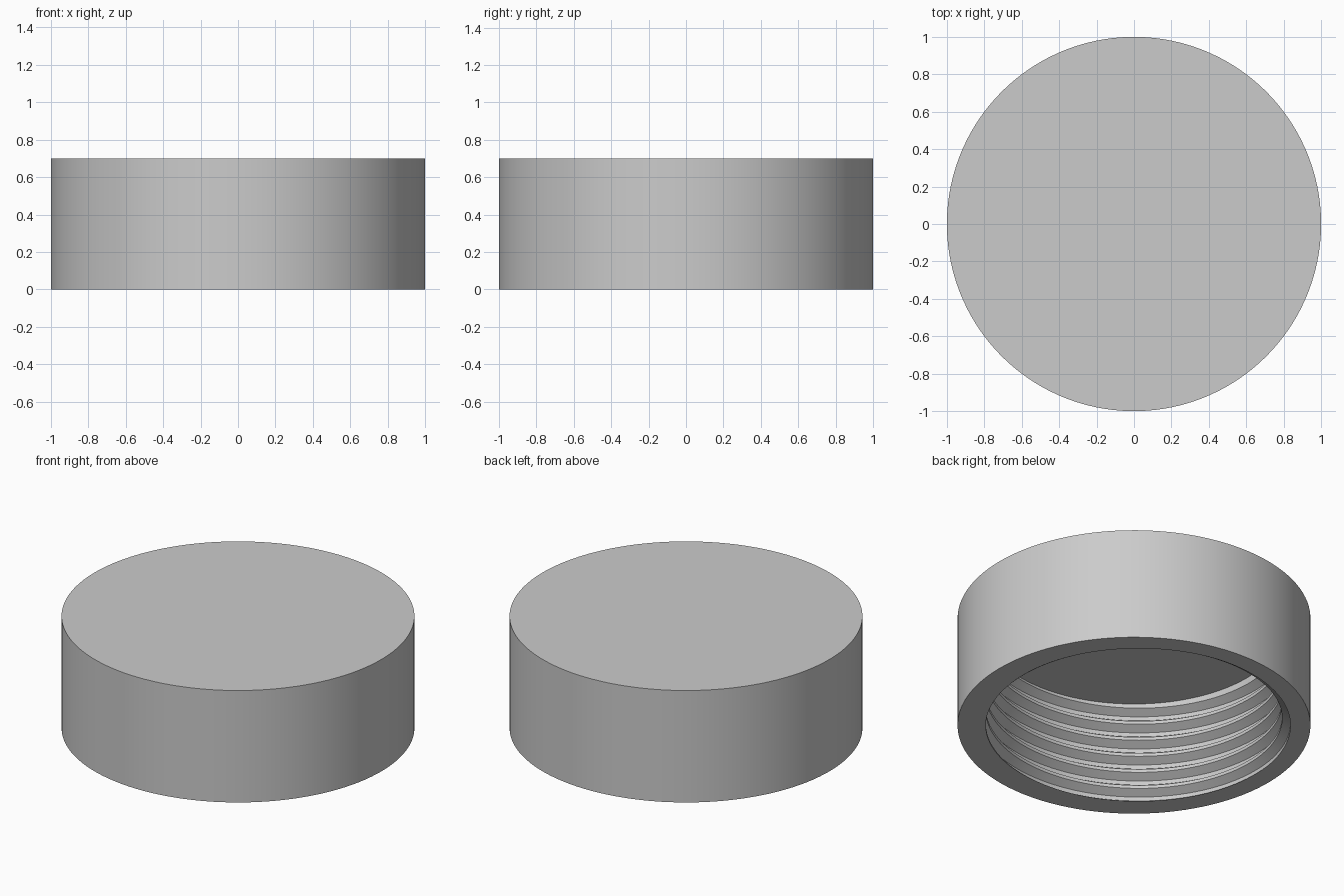
import bpy, bmesh, math

cube = bpy.data.objects.get("Cube")
if cube:
    bpy.data.objects.remove(cube)

# Cap dimensions
SEGMENTS = 120
HEIGHT, CEILING = 0.70, 0.625
OUTER, MINOR, MAJOR = 1.0, 0.84, 0.887
PITCH, START = 0.105, 0.0685      # thread pitch, height of the first groove
HALF_OPEN, HALF_ROOT = 0.0425, 0.0125
FIRST, LAST = -2, 5               # groove turns; the last one is left uncut


def radius_at(points, z):
    """Radius of a thread profile at height z."""
    for (r0, z0), (r1, z1) in zip(points, points[1:]):
        if z0 <= z <= z1:
            return r0 + (r1 - r0) * (z - z0) / (z1 - z0)
    return MINOR


def thread_profile(turn):
    """Inner wall section (radius, height), trimmed to the cap's cavity."""
    points = []
    for groove in range(FIRST, LAST + 1):
        mid = START + PITCH * (groove + turn)
        root = MAJOR if groove < LAST else MINOR
        points += [(MINOR, mid - HALF_OPEN), (root, mid - HALF_ROOT),
                   (root, mid + HALF_ROOT), (MINOR, mid + HALF_OPEN)]
    trimmed = [(radius_at(points, 0), 0)]
    for r, z in points:
        if z < 0:
            trimmed.append(trimmed[0])
        elif z > CEILING:
            trimmed.append((radius_at(points, CEILING), CEILING))
        else:
            trimmed.append((r, z))
    trimmed.append((radius_at(points, CEILING), CEILING))
    return trimmed


bm = bmesh.new()


def vert(r, angle, z):
    return bm.verts.new((r * math.cos(angle), r * math.sin(angle), z))


# Threaded inner wall, one column per segment
angles = [2 * math.pi * i / SEGMENTS for i in range(SEGMENTS + 1)]
columns = [[vert(r, a, z) for r, z in thread_profile(i / SEGMENTS)]
           for i, a in enumerate(angles)]
for left, right in zip(columns, columns[1:]):
    for j in range(len(left) - 1):
        bm.faces.new((left[j], left[j + 1], right[j + 1], right[j]))

# End face of the thread, where the last turn stops
first, last = columns[0], columns[-1]
for j in range(1, len(last) - 5):
    bm.faces.new((last[j], last[j + 1], first[j + 5], first[j + 4]))

# Cavity ceiling
bm.faces.new([column[-1] for column in columns])

# Outer wall, bottom rim and top
low = [vert(OUTER, a, 0) for a in angles]
high = [vert(OUTER, a, HEIGHT) for a in angles]
for i in range(SEGMENTS):
    bm.faces.new((low[i], low[i + 1], high[i + 1], high[i]))
    bm.faces.new((columns[i][0], columns[i + 1][0], low[i + 1], low[i]))
bm.faces.new(high)

bmesh.ops.remove_doubles(bm, verts=bm.verts, dist=0.00005)
bmesh.ops.recalc_face_normals(bm, faces=bm.faces)
mesh = bpy.data.meshes.new("screw_cap")
bm.to_mesh(mesh)
bm.free()

# Plain grey finish
grey = bpy.data.materials.new("light_grey")
grey.use_nodes = True
colour = (0.6, 0.6, 0.6, 1)
grey.diffuse_color = colour
grey.node_tree.nodes["Principled BSDF"].inputs["Base Color"].default_value = colour
mesh.materials.append(grey)

cap = bpy.data.objects.new("screw_cap", mesh)
bpy.context.collection.objects.link(cap)
bpy.ops.object.select_all(action="DESELECT")
cap.select_set(True)
bpy.context.view_layer.objects.active = cap
bpy.ops.object.shade_smooth_by_angle(angle=math.radians(25))
